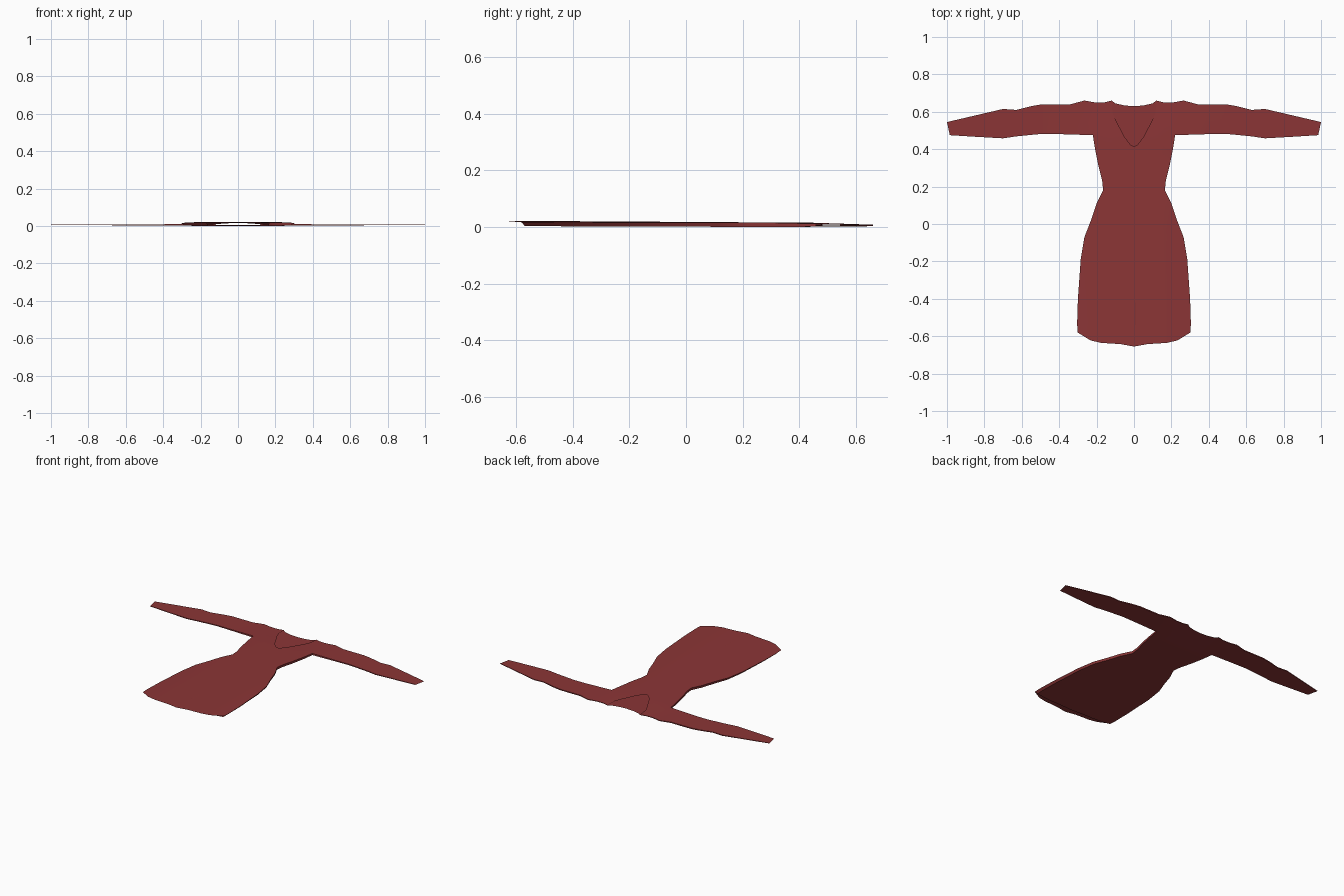
import bpy
import bmesh
from math import radians

cube = bpy.data.objects.get("Cube")
if cube:
    bpy.data.objects.remove(cube, do_unlink=True)

# One cloth colour
cloth = bpy.data.materials.new("dark red cloth")
cloth.use_nodes = True
red = (0.26, 0.036, 0.037, 1)
cloth.diffuse_color = red
shader = cloth.node_tree.nodes["Principled BSDF"]
shader.inputs["Base Color"].default_value = red
shader.inputs["Roughness"].default_value = 0.9


def interp(points, v):
    """Piecewise linear lookup in a list of (key, value)."""
    if v <= points[0][0]:
        return points[0][1]
    for (a, fa), (b, fb) in zip(points, points[1:]):
        if v <= b:
            return fa + (fb - fa) * (v - a) / (b - a)
    return points[-1][1]


# Heights of the cloth lying flat
FRONT_Z = [(-0.66, 0.022), (-0.1, 0.0185), (0.45, 0.015), (0.66, 0.008)]
BACK_Z = [(-0.57, 0.003), (0, 0.001), (0.4, 0), (0.66, 0.005)]


def sleeve_blend(x, y):
    return min(1, max(0, (abs(x) - 0.15) / 0.25)) if y > 0.39 else 0


def front_z(x, y):
    body = interp(FRONT_Z, y) - 0.005 * (abs(x) / 0.3) ** 4 * (y < 0.45)
    s = sleeve_blend(x, y)
    return body * (1 - s) + 0.009 * s


def back_z(x, y):
    s = sleeve_blend(x, y)
    return interp(BACK_Z, y) * (1 - s) + interp([(0.4, 0.002), (1, 0.006)], abs(x)) * s


bm = bmesh.new()


def loft(rows):
    """Skin neighbouring rows of points with quads."""
    grid = [[bm.verts.new(p) for p in row] for row in rows]
    for r0, r1 in zip(grid, grid[1:]):
        for i in range(len(r0) - 1):
            bm.faces.new((r0[i], r0[i + 1], r1[i + 1], r1[i]))


# Bodice and skirt: open tube, (y, half width) from chest to hem
BODY = [(0.40, 0.208), (0.31, 0.19), (0.23, 0.17), (0.18, 0.165), (0.11, 0.2),
        (0.02, 0.23), (-0.07, 0.265), (-0.19, 0.285), (-0.4, 0.3),
        (-0.53, 0.304), (-0.58, 0.302)]
HEM = [(0, 1), (0.28, 0.8), (0.7, 0.73), (1, 0)]
half = [0, 0.05, 0.1, 0.115, 0.12, 0.16, 0.208]
across = [-x for x in half[:0:-1]] + half
rows = []
for y, w in BODY:
    is_hem = y == BODY[-1][0]
    front, back = [], []
    for x in across:
        u = x / 0.208
        drop = interp(HEM, abs(u)) if is_hem else 0
        fx, fy = u * w, y - 0.075 * drop
        bx = fx * (1 - 0.05 * (0.4 - y))
        by = y - 0.02 * drop + (0.01 if is_hem else 0)
        front.append((fx, fy, front_z(fx, fy)))
        back.append((bx, by, back_z(bx, by)))
    rows.append(front + back[::-1] + front[:1])
loft(rows)

# Yoke and sleeves: columns of cloth from the lower to the upper edge
UPPER = [(0, 0.63), (0.07, 0.635), (0.1, 0.645), (0.12, 0.66), (0.16, 0.65),
         (0.21, 0.65), (0.265, 0.66), (0.34, 0.64), (0.49, 0.64), (0.55, 0.63),
         (0.63, 0.61), (0.7, 0.615), (1, 0.545)]
LOWER = [(0.208, 0.4), (0.22, 0.475), (0.48, 0.483), (0.62, 0.47),
         (0.7, 0.458), (1, 0.475)]
NECK = [(0, 0.415), (0.02, 0.425), (0.05, 0.465), (0.1, 0.56), (0.115, 0.595),
        (0.12, 0.66)]
STEPS = 6
arm = [0.208, 0.22, 0.265, 0.34, 0.4, 0.49, 0.55, 0.63, 0.7, 0.85, 1]


def column(x, side, top, height):
    low = interp(LOWER, x)
    pts = []
    for i in range(STEPS + 1):
        y = low + (top - low) * i / STEPS
        px = side * (x - (0.015 * (1 - i / STEPS) if x == 1 else 0))
        pts.append((px, y, height(px, y)))
    return pts


for side in (-1, 1):
    # Front with its neckline, and the higher back
    loft([column(x, side, interp(NECK, x), front_z) for x in (0, 0.02) + tuple(half[1:5])])
    loft([column(x, side, interp(UPPER, x), back_z) for x in half[:5]])
    # Shoulder, closed along the top seam
    loft([column(x, side, interp(UPPER, x), front_z)
          + column(x, side, interp(UPPER, x), back_z)[::-1] for x in half[4:]])
    # Sleeve, a flat tube open at the cuff
    sleeve = []
    for x in arm:
        f = column(x, side, interp(UPPER, x), front_z)
        b = column(x, side, interp(UPPER, x), back_z)
        sleeve.append(f + b[::-1] + f[:1])
    loft(sleeve)

bmesh.ops.remove_doubles(bm, verts=bm.verts, dist=0.0002)
bmesh.ops.recalc_face_normals(bm, faces=bm.faces)


def finish(name, smooth):
    mesh = bpy.data.meshes.new(name)
    bm.to_mesh(mesh)
    bm.free()
    mesh.materials.append(cloth)
    obj = bpy.data.objects.new(name, mesh)
    bpy.context.collection.objects.link(obj)
    if smooth:
        bpy.ops.object.select_all(action='DESELECT')
        obj.select_set(True)
        bpy.context.view_layer.objects.active = obj
        bpy.ops.object.shade_smooth_by_angle(angle=radians(40))


finish("dress", True)

# Narrow pleat at the front of the skirt
bm = bmesh.new()
loft([[(x, y, front_z(0, y) + lift) for x, lift in ((0.003, 0), (0.005, 0.0006), (0.007, 0))]
      for y in (-0.54, -0.42)])
bmesh.ops.recalc_face_normals(bm, faces=bm.faces)
for face in bm.faces:
    if face.normal.z < 0:
        face.normal_flip()
finish("skirt_pleat", False)
